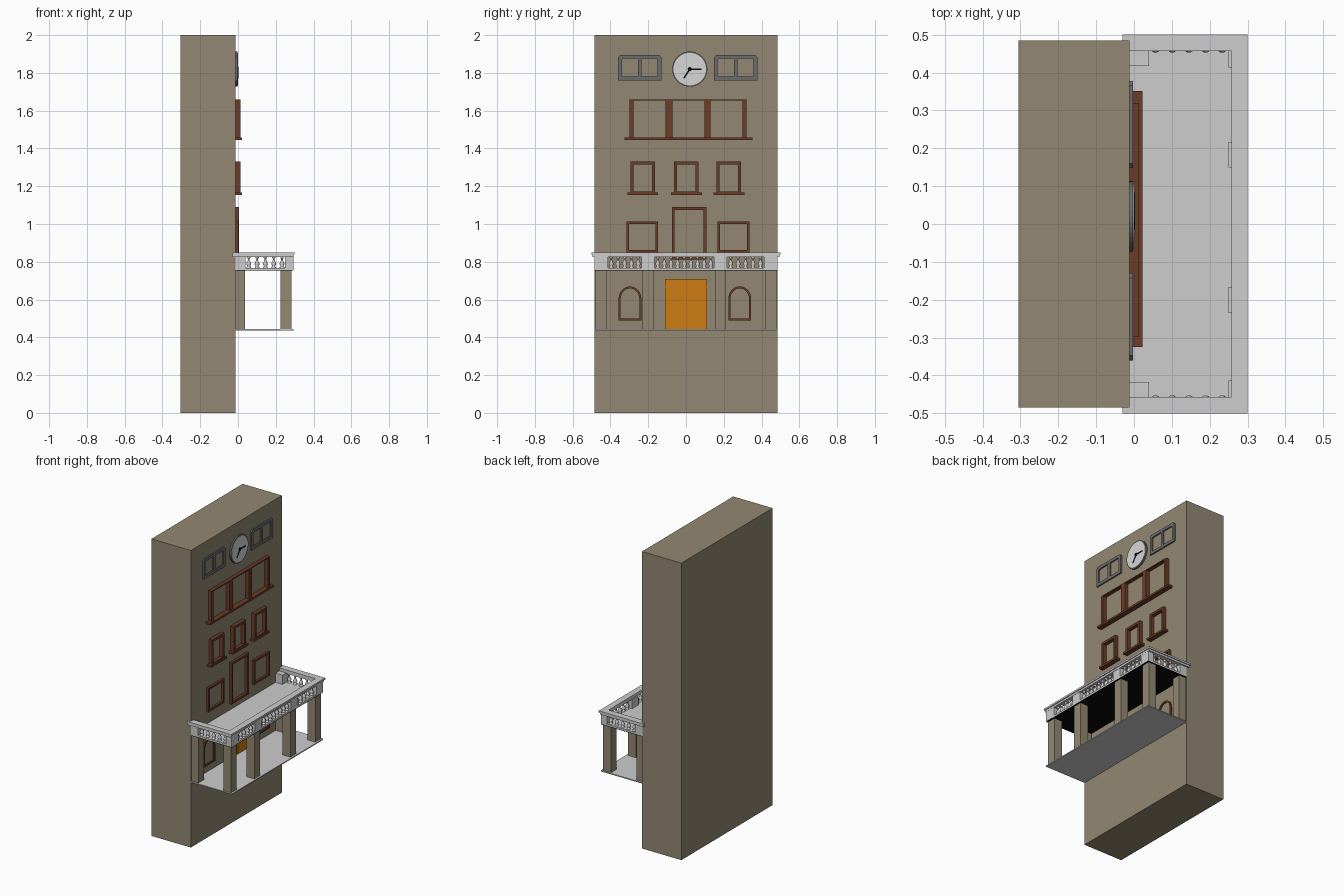
import bpy, bmesh, math
from mathutils import Matrix

cube = bpy.data.objects.get("Cube")
if cube:
    bpy.data.objects.remove(cube, do_unlink=True)


def material(name, r, g, b):
    m = bpy.data.materials.new(name)
    m.use_nodes = True
    m.diffuse_color = (r, g, b, 1)
    bsdf = next(n for n in m.node_tree.nodes if n.type == "BSDF_PRINCIPLED")
    bsdf.inputs["Base Color"].default_value = (r, g, b, 1)
    return m


STONE = material("tan stone", 0.29, 0.245, 0.17)
PALE = material("pale grey", 0.61, 0.61, 0.61)
BROWN = material("brown wood", 0.15, 0.046, 0.022)
GREY = material("grey metal", 0.15, 0.15, 0.16)
ORANGE = material("orange paint", 0.62, 0.2, 0.006)
WHITE = material("dial white", 0.68, 0.68, 0.68)
BLACK = material("black", 0.003, 0.003, 0.003)

WALL = -0.012          # plane of the facade, which faces +x
BACK = WALL - 0.004    # parts sink slightly into the wall


def finish(name, bm, mat):
    bmesh.ops.recalc_face_normals(bm, faces=bm.faces)
    me = bpy.data.meshes.new(name)
    bm.to_mesh(me)
    bm.free()
    me.materials.append(mat)
    ob = bpy.data.objects.new(name, me)
    bpy.context.collection.objects.link(ob)
    return ob


def box(name, mat, x, y, z):
    bm = bmesh.new()
    bmesh.ops.create_cube(bm, size=1)
    for v in bm.verts:
        v.co = [lo + (c + 0.5) * (hi - lo) for c, (lo, hi) in zip(v.co, (x, y, z))]
    return finish(name, bm, mat)


def outline(y, z, cut=0, arch=0):
    """Closed outline in the facade plane: plain, cut top corners or arched top."""
    pts = [(y[0], z[0]), (y[1], z[0])]
    if arch:
        mid, r = sum(y) / 2, (y[1] - y[0]) / 2
        arc = [math.pi * i / 16 for i in range(17)]
        return pts + [(mid + r * math.cos(a), z[1] - arch + arch * math.sin(a)) for a in arc]
    if cut:
        return pts + [(y[1], z[1] - cut), (y[1] - cut, z[1]),
                      (y[0] + cut, z[1]), (y[0], z[1] - cut)]
    return pts + [(y[1], z[1]), (y[0], z[1])]


def frame(name, mat, y, z, w, front, cut=0, arch=0):
    """Open frame of width w standing out from the wall."""
    outer = outline(y, z, cut, arch)
    inner = outline((y[0] + w, y[1] - w), (z[0] + w, z[1] - w), cut * 0.6, arch and arch - w)
    bm = bmesh.new()
    loops = [[bm.verts.new((x, *p)) for p in pts]
             for pts, x in ((outer, BACK), (outer, front), (inner, front), (inner, BACK))]
    n = len(outer)
    for k in range(4):
        a, b = loops[k], loops[(k + 1) % 4]
        for i in range(n):
            j = (i + 1) % n
            bm.faces.new((a[i], a[j], b[j], b[i]))
    return finish(name, bm, mat)


def disc(name, mat, y, z, r, x0, x1):
    bm = bmesh.new()
    turn = Matrix.Translation(((x0 + x1) / 2, y, z)) @ Matrix.Rotation(math.pi / 2, 4, "Y")
    bmesh.ops.create_cone(bm, cap_ends=True, segments=40, radius1=r, radius2=r,
                          depth=x1 - x0, matrix=turn)
    return finish(name, bm, mat)


# Building block
box("building", STONE, (-0.305, WALL), (-0.485, 0.485), (0, 2))

# Clock
CY, CZ = 0.02, 1.82
disc("clock_rim", GREY, CY, CZ, 0.093, BACK, -0.002)
disc("clock_face", WHITE, CY, CZ, 0.086, BACK, 0)
disc("clock_hub", BLACK, CY, CZ, 0.011, BACK, 0.003)
for name, angle, length in (("minute_hand", 0, 0.063), ("hour_hand", 237, 0.058)):
    hand = box(name, BLACK, (-0.001, 0.002), (0, length), (-0.004, 0.004))
    hand.data.transform(Matrix.Translation((0, CY, CZ)) @ Matrix.Rotation(math.radians(angle), 4, "X"))

# Grey double windows beside the clock
for side, y0 in (("right", -0.36), ("left", 0.148)):
    frame(f"{side}_top_window", GREY, (y0, y0 + 0.23), (1.76, 1.895), 0.02, -0.003, cut=0.012)
    box(f"{side}_top_window_bar", GREY, (BACK, -0.004), (y0 + 0.105, y0 + 0.125), (1.77, 1.885))

# Triple window with a shared sill
for i, (a, b) in enumerate(((-0.298, -0.278), (-0.108, -0.072), (0.097, 0.131), (0.3, 0.32))):
    box(f"triple_window_post_{i}", BROWN, (BACK, 0.013), (a, b), (1.455, 1.66))
box("triple_window_head", BROWN, (BACK, 0.013), (-0.298, 0.32), (1.653, 1.66))
box("triple_window_sill", BROWN, (BACK, 0.022), (-0.325, 0.352), (1.445, 1.458))

# Row of three small windows with sills
for i, y in enumerate((-0.229, 0.002, 0.227)):
    frame(f"small_window_{i}", BROWN, (y - 0.065, y + 0.065), (1.155, 1.33), 0.016, 0.013)
    box(f"small_window_sill_{i}", BROWN, (BACK, 0.02), (y - 0.082, y + 0.082), (1.153, 1.167))

# Balcony door and windows
frame("balcony_door_frame", BROWN, (-0.075, 0.108), (0.812, 1.09), 0.015, 0.006)
frame("right_balcony_window", BROWN, (-0.316, -0.148), (0.85, 1.012), 0.013, 0.003)
frame("left_balcony_window", BROWN, (0.168, 0.336), (0.85, 1.012), 0.013, 0.003)

# Ground floor arched windows
frame("right_arched_window", BROWN, (-0.357, -0.236), (0.49, 0.67), 0.011, -0.004, arch=0.068)
frame("left_arched_window", BROWN, (0.224, 0.345), (0.49, 0.67), 0.011, -0.004, arch=0.068)

# Double entrance door with transom
box("door_backing", ORANGE, (BACK, -0.009), (-0.11, 0.112), (0.445, 0.71))
box("door_transom", ORANGE, (BACK, -0.004), (-0.11, 0.112), (0.672, 0.71))
for side, a, b in (("right", -0.11, -0.003), ("left", 0.004, 0.112)):
    box(f"{side}_door", ORANGE, (BACK, -0.004), (a, b), (0.445, 0.665))

# Porch floor, balcony deck and dark ceiling
box("porch_floor", PALE, (WALL, 0.295), (-0.485, 0.485), (0.437, 0.444))
box("balcony_ceiling", BLACK, (WALL, 0.292), (-0.485, 0.485), (0.754, 0.757))
box("balcony_deck", PALE, (WALL, 0.292), (-0.485, 0.485), (0.757, 0.768))

# Columns with balustrade posts above
FRONT_Y = (-0.448, -0.201, 0.183, 0.448)
for i, y in enumerate(FRONT_Y):
    box(f"front_column_{i}", STONE, (0.225, 0.283), (y - 0.03, y + 0.03), (0.444, 0.754))
    box(f"front_post_{i}", PALE, (0.25, 0.292), (y - 0.034, y + 0.034), (0.757, 0.83))
for side, s in (("right", -1), ("left", 1)):
    ys = sorted((s * 0.418, s * 0.475))
    box(f"{side}_wall_column", STONE, (BACK, 0.038), ys, (0.444, 0.754))
    ys = sorted((s * 0.417, s * 0.485))
    box(f"{side}_wall_post", PALE, (BACK, 0.04), ys, (0.757, 0.83))
    ys = sorted((s * 0.415, s * 0.485))
    box(f"{side}_corner_post", PALE, (0.25, 0.293), ys, (0.757, 0.83))

# Two-step handrail around three sides
for step, edge, z in (("lower", 0.006, (0.825, 0.838)), ("upper", 0, (0.838, 0.85))):
    out = 0.3 - edge
    box(f"{step}_front_rail", PALE, (0.257, out), (-0.5 + edge, 0.5 - edge), z)
    for side, s in (("right", -1), ("left", 1)):
        box(f"{step}_{side}_rail", PALE, (-0.03, 0.257), sorted((s * 0.457, s * (0.5 - edge))), z)

# Turned balusters
PROFILE = ((0.012, 0.768), (0.012, 0.773), (0.006, 0.776), (0.013, 0.786),
           (0.012, 0.793), (0.005, 0.808), (0.004, 0.816), (0.009, 0.82), (0.009, 0.826))


def balusters(name, start, end, count):
    bm = bmesh.new()
    sides = 10
    for k in range(count):
        t = (k + 0.5) / count
        cx, cy = (a + (b - a) * t for a, b in zip(start, end))
        rings = [[bm.verts.new((cx + r * math.cos(math.tau * i / sides),
                                cy + r * math.sin(math.tau * i / sides), z))
                  for i in range(sides)] for r, z in PROFILE]
        for a, b in zip(rings, rings[1:]):
            for i in range(sides):
                j = (i + 1) % sides
                bm.faces.new((a[i], a[j], b[j], b[i])).smooth = True
    finish(name, bm, PALE)


for i, count in enumerate((5, 9, 5)):
    balusters(f"front_balusters_{i}", (0.272, FRONT_Y[i] + 0.034), (0.272, FRONT_Y[i + 1] - 0.034), count)
for side, s in (("right", -1), ("left", 1)):
    balusters(f"{side}_balusters", (0.035, s * 0.465), (0.255, s * 0.465), 5)
